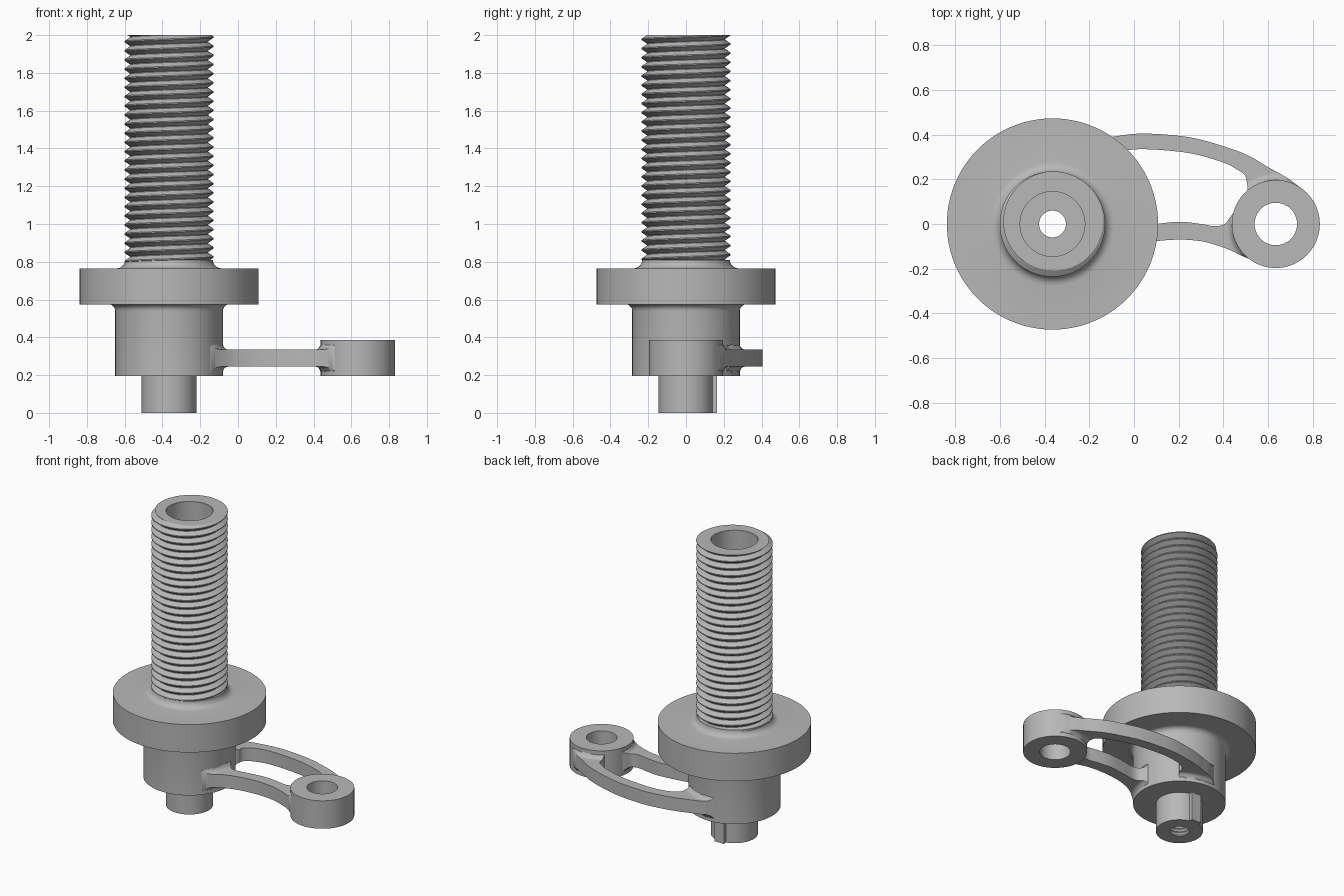
import bpy, bmesh, math
from mathutils import Vector

cube = bpy.data.objects.get("Cube")
if cube:
    bpy.data.objects.remove(cube, do_unlink=True)

# Single plain metal colour
metal = bpy.data.materials.new("grey_metal")
metal.use_nodes = True
grey = (0.48, 0.48, 0.48, 1)
metal.diffuse_color = grey
metal.node_tree.nodes["Principled BSDF"].inputs["Base Color"].default_value = grey

AXIS = Vector((-0.365, 0, 0))
EYE = Vector((0.635, 0, 0))
HUB_R, EYE_R, BORE_R = 0.285, 0.197, 0.145
TOP = 2.0


def finish(bm, name, location=(0, 0, 0), angle=30):
    bmesh.ops.recalc_face_normals(bm, faces=bm.faces)
    mesh = bpy.data.meshes.new(name)
    bm.to_mesh(mesh)
    bm.free()
    mesh.materials.append(metal)
    obj = bpy.data.objects.new(name, mesh)
    obj.location = location
    bpy.context.collection.objects.link(obj)
    bpy.ops.object.select_all(action="DESELECT")
    obj.select_set(True)
    bpy.context.view_layer.objects.active = obj
    bpy.ops.object.shade_smooth_by_angle(angle=math.radians(angle))
    return obj


def lathe(name, profile, location, steps=96):
    """Revolve a closed (radius, height) profile around z."""
    bm = bmesh.new()
    verts = [bm.verts.new((r, 0, z)) for r, z in profile]
    edges = [bm.edges.new((a, b)) for a, b in zip(verts, verts[1:] + verts[:1])]
    bmesh.ops.spin(bm, geom=verts + edges, cent=(0, 0, 0), axis=(0, 0, 1),
                   angle=math.tau, steps=steps, use_merge=True)
    bmesh.ops.remove_doubles(bm, verts=bm.verts, dist=1e-5)
    return finish(bm, name, location)


def fillet(r, z, size, direction, steps=5):
    """Concave quarter arc from radius r + size at height z to radius r."""
    arc = [i / steps * math.pi / 2 for i in range(steps + 1)]
    return [(r + size * (1 - math.sin(a)), z + direction * size * (1 - math.cos(a)))
            for a in arc]


# Body: tapped hole, pin, hub, flange, collar, tube and wide bore
hole = []
z = 0.29
while z > 0.02:
    hole += [(0.06, z), (0.07, z - 0.012)]
    z -= 0.024
profile = [(0.06, 0.3)] + hole + [(0.06, 0), (BORE_R, 0), (BORE_R, 0.195), (HUB_R, 0.195)]
profile += reversed(fillet(HUB_R, 0.575, 0.035, -1))
profile += [(0.473, 0.575), (0.473, 0.765)]
profile += fillet(0.232, 0.765, 0.045, 1)
profile += [(0.19, 0.81), (0.19, TOP - 0.005), (BORE_R, TOP - 0.005), (BORE_R, 0.3)]
lathe("body", profile, AXIS)

# Eye ring at the end of the arms
lathe("eye_ring", [(0.095, 0.195), (EYE_R, 0.195), (EYE_R, 0.385), (0.095, 0.385)], EYE)

# Key on the back of the pin
bm = bmesh.new()
bmesh.ops.create_cube(bm, size=1)
bmesh.ops.scale(bm, vec=(0.07, 0.065, 0.195), verts=bm.verts)
bmesh.ops.translate(bm, vec=(0, 0.1325, 0.0975), verts=bm.verts)
finish(bm, "pin_key", AXIS)


# Helical thread, trimmed flat at both ends
def thread(name, crest, root, pitch, low, high, n=72):
    bm = bmesh.new()
    turns = int((high - low) / pitch) + 4
    section = [(root, 0), (root, 0.06), (crest, 0.47), (crest, 0.59)]
    rows = []
    for i in range(turns * n):
        a = math.tau * i / n
        base = low + pitch * (i / n - 2)
        rows.append([bm.verts.new((r * math.cos(a), r * math.sin(a), base + pitch * h))
                     for r, h in section])
    for i in range(len(rows) - n - 1):
        here = rows[i] + [rows[i + n][0]]
        there = rows[i + 1] + [rows[i + n + 1][0]]
        for k in range(len(section)):
            bm.faces.new((here[k], there[k], there[k + 1], here[k + 1]))
    for height, sign in ((low, -1), (high, 1)):
        bmesh.ops.bisect_plane(bm, geom=bm.verts[:] + bm.edges[:] + bm.faces[:],
                               plane_co=(0, 0, height), plane_no=(0, 0, sign),
                               clear_outer=True)
    bmesh.ops.remove_doubles(bm, verts=bm.verts, dist=1e-5)
    # Flat annular end face around the bore
    rim = [e for e in bm.edges if e.is_boundary
           and all(abs(v.co.z - high) < 1e-4 for v in e.verts)]
    ring = bmesh.ops.create_circle(bm, segments=96, radius=BORE_R)["verts"]
    for v in ring:
        v.co.z = high
    inner = {e for v in ring for e in v.link_edges}
    bmesh.ops.triangle_fill(bm, edges=rim + list(inner), use_beauty=True,
                            normal=(0, 0, 1))
    return finish(bm, name, AXIS)


thread("screw_thread", 0.236, 0.207, 0.0485, 0.80, TOP)


# Arms: strips between two smooth edges, flaring where they meet hub and eye
def smooth(points, sub=6):
    p = [Vector(q) for q in points]
    p = [2 * p[0] - p[1]] + p + [2 * p[-1] - p[-2]]
    out = []
    for a, b, c, d in zip(p, p[1:], p[2:], p[3:]):
        for i in range(sub):
            t = i / sub
            out.append(0.5 * (2 * b + (c - a) * t + (2 * a - 5 * b + 4 * c - d) * t * t
                              + (3 * b - a - 3 * c + d) * t ** 3))
    return out + [p[-2]]


def flare(point, size=0.03):
    gap = min((point - AXIS.xy).length - HUB_R, (point - EYE.xy).length - EYE_R)
    gap = min(max(gap, 0), size)
    return size - math.sqrt(size ** 2 - (size - gap) ** 2)


def arm(name, outer, inner, across=10):
    bm = bmesh.new()
    sides = []
    for z, sign in ((0.245, -1), (0.335, 1)):
        grid = []
        for a, b in zip(smooth(outer), smooth(inner)):
            row = [a.lerp(b, k / across) for k in range(across + 1)]
            grid.append([bm.verts.new((p.x, p.y, z + sign * flare(p))) for p in row])
        for r, s in zip(grid, grid[1:]):
            for k in range(across):
                bm.faces.new((r[k], r[k + 1], s[k + 1], s[k]))
        loop = [r[0] for r in grid] + grid[-1][1:]
        loop += [r[-1] for r in reversed(grid[:-1])] + grid[0][-2:0:-1]
        sides.append(loop)
    low, high = sides
    for i in range(len(low)):
        bm.faces.new((low[i - 1], low[i], high[i], high[i - 1]))
    finish(bm, name, angle=40)


arm("long_curved_arm",
    [(-.42, .275), (-.34, .32), (-.27, .345), (-.18, .373), (-.08, .393), (.05, .405),
     (.25, .388), (.42, .342), (.52, .302), (.6, .255), (.68, .21), (.75, .16)],
    [(-.2, .2), (-.165, .235), (-.16, .27), (-.125, .302), (-.06, .325), (.05, .335),
     (.25, .317), (.4, .275), (.46, .245), (.495, .22), (.505, .19), (.51, .14)])
arm("short_arm",
    [(-.12, .06), (-.075, .03), (-.045, -.005), (0, -.015), (.08, -.003), (.2, .01),
     (.3, 0), (.36, -.01), (.405, 0), (.43, .03), (.46, .07)],
    [(-.18, -.2), (-.14, -.18), (-.09, -.145), (-.02, -.107), (.08, -.08), (.2, -.07),
     (.3, -.077), (.37, -.095), (.43, -.117), (.5, -.15), (.56, -.17)])
